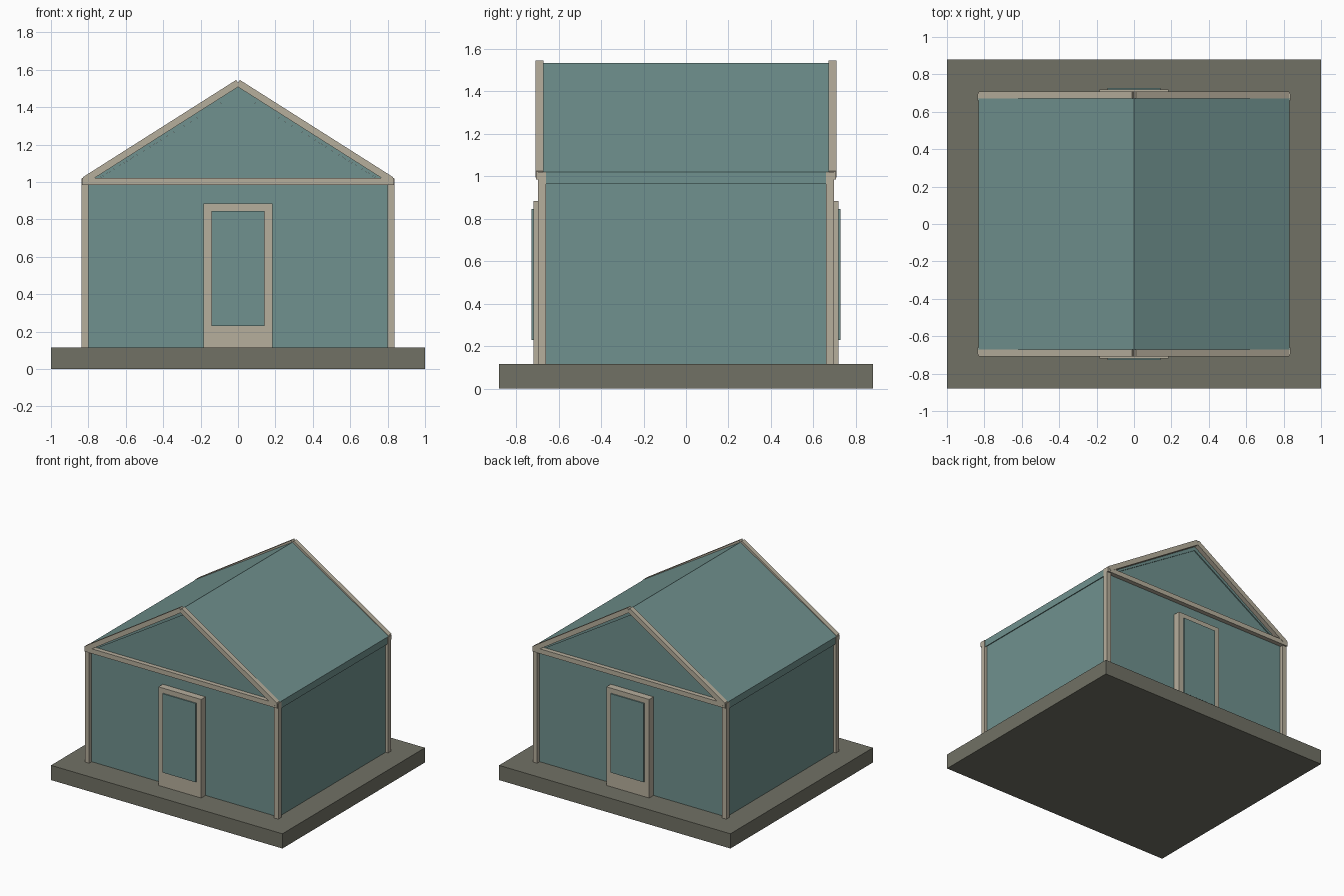
import bpy
import bmesh
from math import atan2, hypot
from mathutils import Matrix, Vector

cube = bpy.data.objects.get("Cube")
if cube:
    bpy.data.objects.remove(cube, do_unlink=True)


def material(name, colour):
    mat = bpy.data.materials.new(name)
    mat.use_nodes = True
    mat.diffuse_color = (*colour, 1)
    mat.node_tree.nodes["Principled BSDF"].inputs["Base Color"].default_value = (*colour, 1)
    return mat


teal = material("muted teal", (0.162, 0.285, 0.272))
stone = material("grey stone", (0.165, 0.165, 0.13))
cream = material("pale trim", (0.47, 0.425, 0.335))


def finish(name, bm, mat):
    bmesh.ops.recalc_face_normals(bm, faces=bm.faces)
    mesh = bpy.data.meshes.new(name)
    bm.to_mesh(mesh)
    bm.free()
    mesh.materials.append(mat)
    obj = bpy.data.objects.new(name, mesh)
    bpy.context.collection.objects.link(obj)
    return obj


def box(name, low, high, mat):
    """Box between two opposite corners."""
    low, high = Vector(low), Vector(high)
    bm = bmesh.new()
    bmesh.ops.create_cube(bm, size=1)
    bmesh.ops.scale(bm, vec=high - low, verts=bm.verts)
    bmesh.ops.translate(bm, vec=(low + high) / 2, verts=bm.verts)
    return finish(name, bm, mat)


def prism(name, profile, half_depth, mat):
    """Profile in x and z, extruded along y."""
    bm = bmesh.new()
    face = bm.faces.new([bm.verts.new((x, -half_depth, z)) for x, z in profile])
    new = bmesh.ops.extrude_face_region(bm, geom=[face])["geom"]
    verts = [v for v in new if isinstance(v, bmesh.types.BMVert)]
    bmesh.ops.translate(bm, vec=(0, 2 * half_depth, 0), verts=verts)
    return finish(name, bm, mat)


def rafter(name, start, end, y, size, mat):
    """Square bar between two points in x and z, with square-cut ends."""
    dx, dz = end[0] - start[0], end[1] - start[1]
    bm = bmesh.new()
    bmesh.ops.create_cube(bm, size=1)
    bmesh.ops.scale(bm, vec=(hypot(dx, dz), size, size), verts=bm.verts)
    bmesh.ops.rotate(bm, matrix=Matrix.Rotation(-atan2(dz, dx), 3, "Y"), verts=bm.verts)
    middle = ((start[0] + end[0]) / 2, y, (start[1] + end[1]) / 2)
    bmesh.ops.translate(bm, vec=middle, verts=bm.verts)
    return finish(name, bm, mat)


FLOOR = 0.115   # top of the base
EAVE = 1.02     # top of the roof edge
RIDGE = 1.533
ROOF_X = 0.832
ROOF_DROP = 0.055
BAR = 0.037     # thickness of the trim

# Base slab
box("base_slab", (-1, -0.88, 0), (1, 0.88, FLOOR), stone)

# Walls with gables
wall_x = 0.815
wall_top = EAVE - ROOF_DROP + 0.01
prism("walls", [(-wall_x, FLOOR), (wall_x, FLOOR), (wall_x, wall_top),
                (0, RIDGE - ROOF_DROP), (-wall_x, wall_top)], 0.665, teal)

# Roof
prism("roof", [(-ROOF_X, EAVE), (0, RIDGE), (ROOF_X, EAVE),
               (ROOF_X, EAVE - ROOF_DROP), (0, RIDGE - ROOF_DROP),
               (-ROOF_X, EAVE - ROOF_DROP)], 0.673, teal)

for end_name, s in (("front", -1), ("back", 1)):
    # Corner posts and gable rafters
    for side_name, t in (("left", 1), ("right", -1)):
        box(f"{end_name}_{side_name}_post",
            (min(t * 0.799, t * 0.836), min(s * 0.659, s * 0.696), FLOOR),
            (max(t * 0.799, t * 0.836), max(s * 0.659, s * 0.696), EAVE), cream)
        rafter(f"{end_name}_{side_name}_rafter", (0, 1.53), (t * 0.82, 1.01),
               s * 0.69, BAR, cream)

    # Gable tie beam
    box(f"{end_name}_beam", (-0.834, min(s * 0.672, s * 0.707), 0.984),
        (0.834, max(s * 0.672, s * 0.707), 1.021), cream)

    # Door frame and door panel
    box(f"{end_name}_door_frame", (-0.185, min(s * 0.65, s * 0.719), FLOOR),
        (0.185, max(s * 0.65, s * 0.719), 0.885), cream)
    box(f"{end_name}_door_panel", (-0.143, min(s * 0.7, s * 0.728), 0.23),
        (0.143, max(s * 0.7, s * 0.728), 0.846), teal)
